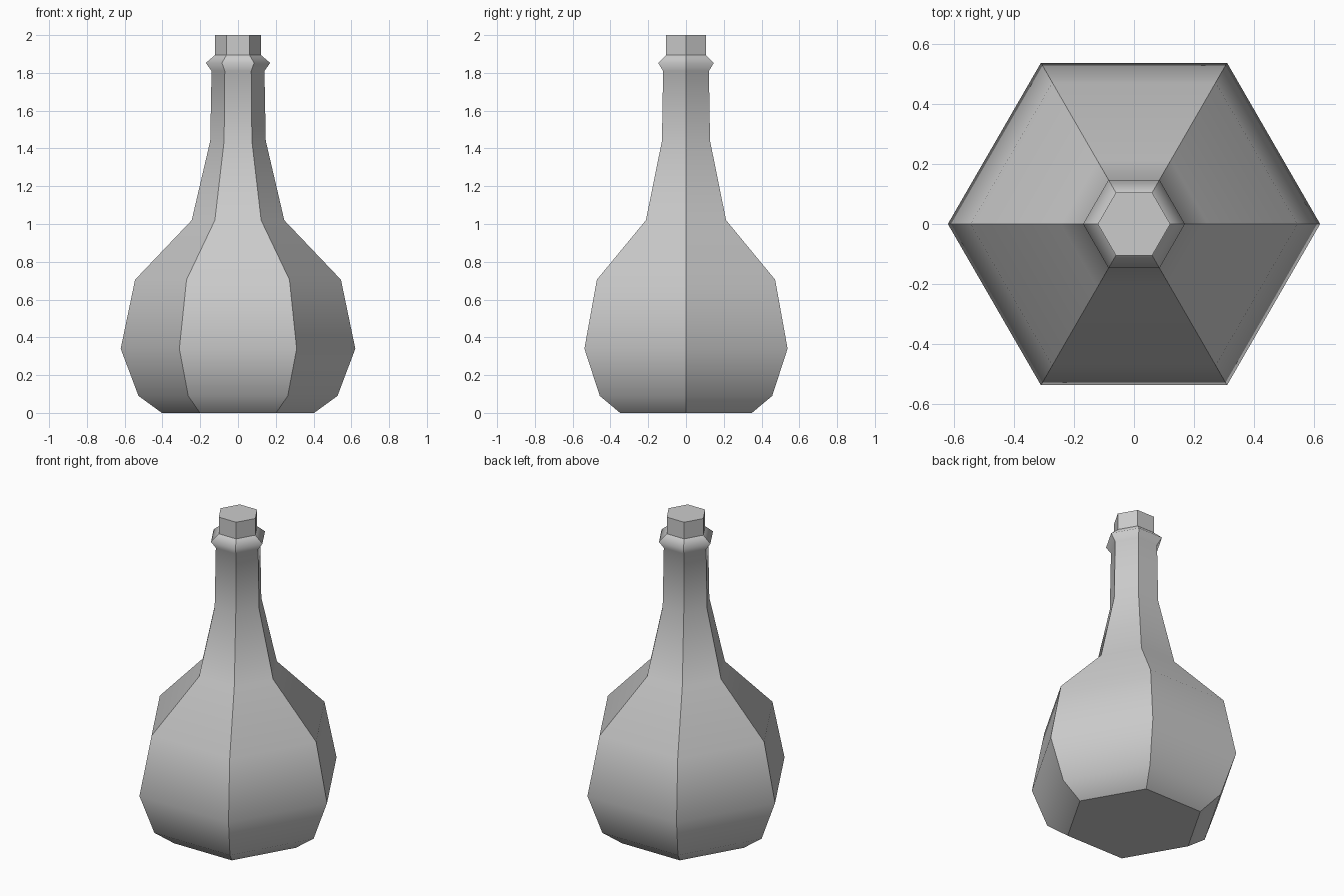
import bpy, bmesh
from math import cos, sin, pi

if "Cube" in bpy.data.objects:
    bpy.data.objects.remove(bpy.data.objects["Cube"])

SIDES = 6


def lathe(name, profile, sharp_rings):
    """Revolve a (radius, z) profile into a six-sided solid with crisp vertical ridges."""
    bm = bmesh.new()
    rings = [[bm.verts.new((r * cos(2 * pi * i / SIDES), r * sin(2 * pi * i / SIDES), z))
              for i in range(SIDES)] for r, z in profile]
    for low, high in zip(rings, rings[1:]):
        for i in range(SIDES):
            j = (i + 1) % SIDES
            bm.faces.new((low[i], low[j], high[j], high[i]))
            bm.edges.get((low[i], high[i])).smooth = False
    bm.faces.new(rings[0][::-1])
    bm.faces.new(rings[-1])
    for k in sharp_rings:
        for i in range(SIDES):
            bm.edges.get((rings[k][i], rings[k][(i + 1) % SIDES])).smooth = False
    for f in bm.faces:
        f.smooth = True
    mesh = bpy.data.meshes.new(name)
    bm.to_mesh(mesh)
    bm.free()
    obj = bpy.data.objects.new(name, mesh)
    bpy.context.collection.objects.link(obj)
    return obj


# Flask body, neck, lip and stopper as one continuous profile
lathe("flask", [
    (0.403, 0.0), (0.527, 0.09), (0.621, 0.34), (0.545, 0.705),   # belly
    (0.245, 1.02), (0.147, 1.44), (0.140, 1.81),                  # shoulder, neck
    (0.170, 1.853), (0.121, 1.895),                               # lip
    (0.121, 2.0),                                                 # stopper
], sharp_rings=(0, 8, 9))
